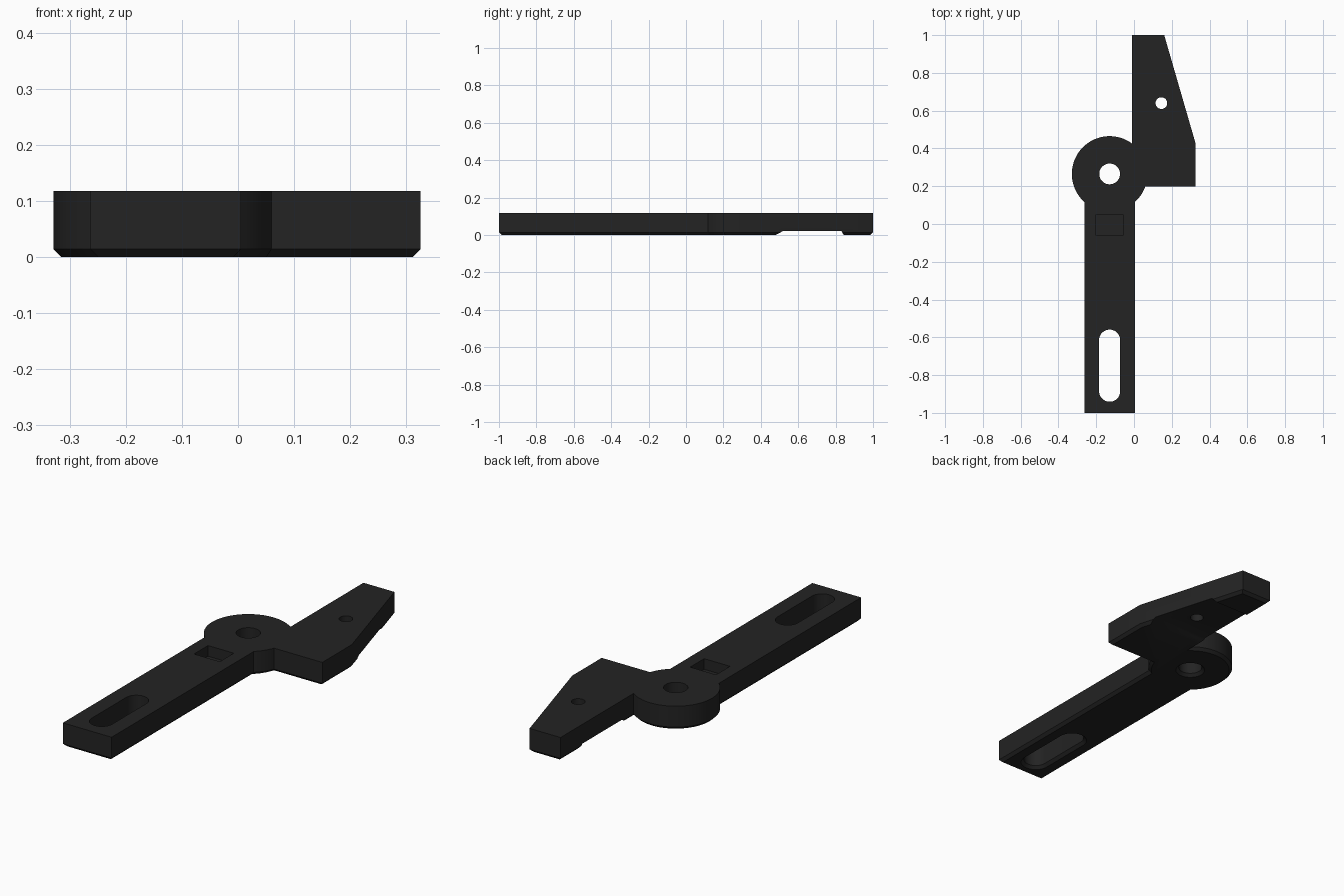
import bpy, bmesh, math
from mathutils import Vector

if "Cube" in bpy.data.objects:
    bpy.data.objects.remove(bpy.data.objects["Cube"])

HEIGHT, CHAMFER = 0.118, 0.014

black = bpy.data.materials.new("matte black")
black.diffuse_color = (0.017, 0.017, 0.017, 1)
black.use_nodes = True
black.node_tree.nodes["Principled BSDF"].inputs["Base Color"].default_value = black.diffuse_color


def arc(cx, cy, r, a0, a1, n):
    """Points on an arc, angles in degrees."""
    return [(cx + r * math.cos(math.radians(a0 + (a1 - a0) * i / n)),
             cy + r * math.sin(math.radians(a0 + (a1 - a0) * i / n)))
            for i in range(n + 1)]


def grow(points, d):
    """Mitred offset of a counter-clockwise outline; positive d grows it."""
    out = []
    for i, p in enumerate(points):
        p = Vector(p)
        a = (p - Vector(points[i - 1])).normalized()
        b = (Vector(points[(i + 1) % len(points)]) - p).normalized()
        na, nb = Vector((a.y, -a.x)), Vector((b.y, -b.x))
        out.append(p + (na + nb) * d / (1 + na.dot(nb)))
    return out


def prism(name, outline, levels):
    """Closed solid through (z, outline offset) levels, bottom to top."""
    bm = bmesh.new()
    rings = [[bm.verts.new((x, y, z)) for x, y in grow(outline, d)]
             for z, d in levels]
    n = len(outline)
    for low, high in zip(rings, rings[1:]):
        for i in range(n):
            j = (i + 1) % n
            bm.faces.new((low[i], low[j], high[j], high[i]))
    bm.faces.new(rings[0][::-1])
    bm.faces.new(rings[-1])
    bmesh.ops.recalc_face_normals(bm, faces=bm.faces)
    mesh = bpy.data.meshes.new(name)
    bm.to_mesh(mesh)
    bm.free()
    mesh.materials.append(black)
    ob = bpy.data.objects.new(name, mesh)
    bpy.context.collection.objects.link(ob)
    return ob


# Lever body: slotted arm, round hub and tapered plate in one outline
hx, hy, hr = -0.129, 0.265, 0.2
arm_l, arm_r = -0.263, 0.005
plate_l, plate_r, plate_y = -0.01, 0.325, 0.198

a_arm_r = -math.degrees(math.acos((arm_r - hx) / hr))
a_plate_y = math.degrees(math.asin((plate_y - hy) / hr))
a_plate_l = math.degrees(math.acos((plate_l - hx) / hr))
a_arm_l = 360 - math.degrees(math.acos((arm_l - hx) / hr))

outline = [(arm_l, -1), (arm_r, -1)]
outline += arc(hx, hy, hr, a_arm_r, a_plate_y, 8)
outline += [(plate_r, plate_y), (plate_r, 0.43), (0.16, 1), (plate_l, 1)]
outline += arc(hx, hy, hr, a_plate_l, a_arm_l, 48)
body = prism("lever_body", outline,
             [(0, -CHAMFER), (CHAMFER, 0), (HEIGHT, 0)])

# Through holes, flared at the underside
flare = [(-0.01, CHAMFER + 0.01), (CHAMFER, 0), (0.2, 0)]
straight = [(-0.01, 0), (0.2, 0)]
slot = arc(hx, -0.615, 0.056, 0, 180, 20) + arc(hx, -0.885, 0.056, 180, 360, 20)
cutters = [
    prism("slot_cutter", slot, flare),
    prism("hub_hole_cutter", arc(hx, hy, 0.055, 0, 360, 40)[:-1], flare),
    prism("plate_hole_cutter", arc(0.145, 0.64, 0.031, 0, 360, 32)[:-1], straight),
]

# Shallow rectangular pocket on top of the arm
cutters.append(prism("pocket_cutter",
                     [(-0.2, -0.06), (-0.058, -0.06), (-0.058, 0.05), (-0.2, 0.05)],
                     [(0.065, 0), (0.2, 0)]))

# Sloped channel across the underside of the plate
channel = prism("channel_cutter",
                [(-0.3, 0.52), (0.5, 0.52), (0.5, 0.83), (-0.3, 0.83)],
                [(-0.01, 0), (0.022, 0)])
for v in channel.data.vertices:
    if v.co.z < 0:
        v.co.y = 0.46 if v.co.y < 0.6 else 0.85
cutters.append(channel)

for c in cutters:
    mod = body.modifiers.new(c.name, 'BOOLEAN')
    mod.operation = 'DIFFERENCE'
    mod.solver = 'EXACT'
    mod.object = c

# Apply the cuts, then remove the cutters
bpy.context.view_layer.objects.active = body
body.select_set(True)
for m in list(body.modifiers):
    bpy.ops.object.modifier_apply(modifier=m.name)
for c in cutters:
    bpy.data.objects.remove(c)
bpy.ops.object.shade_smooth_by_angle(angle=math.radians(30))
